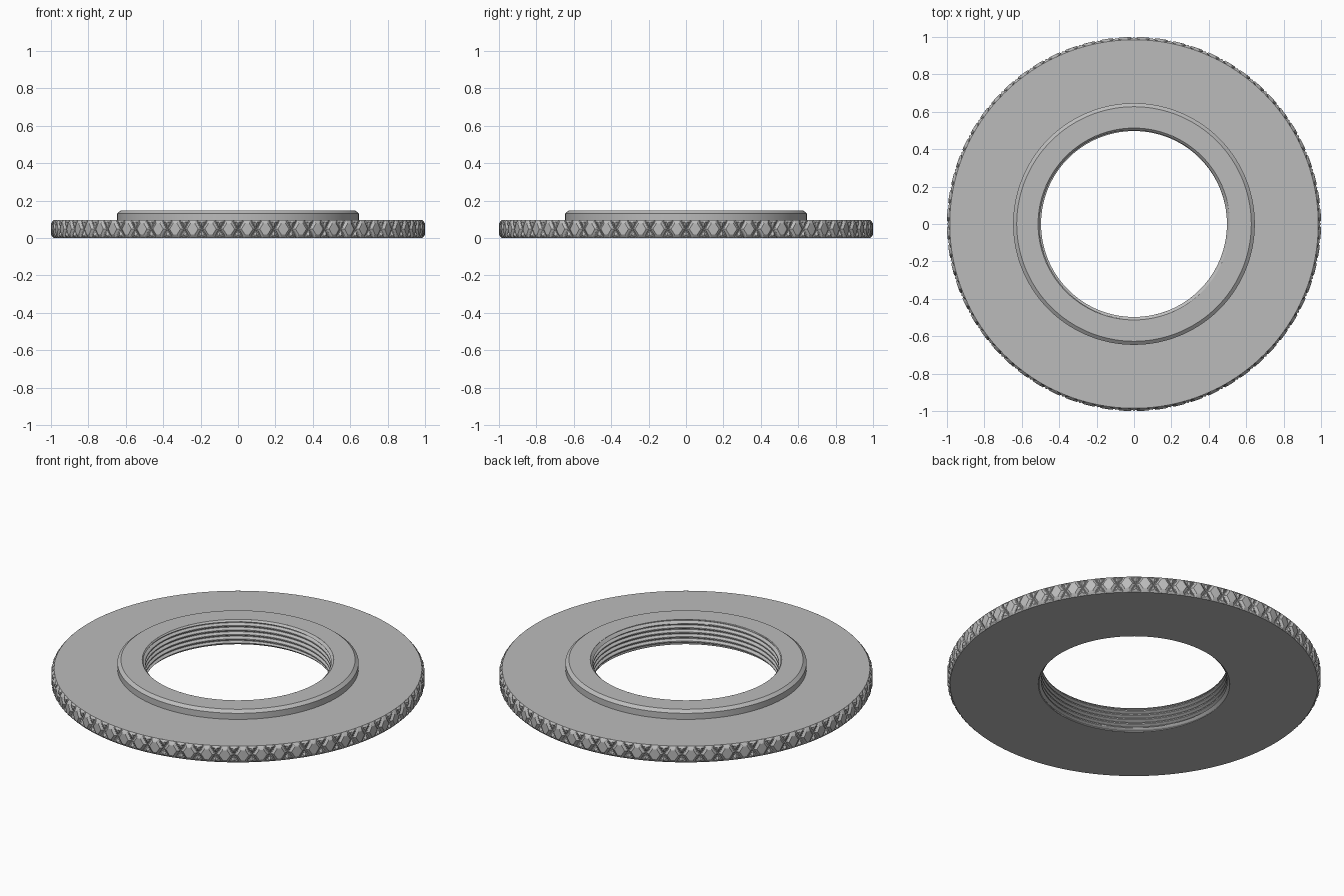
import bpy, bmesh, math

TAU = 2 * math.pi
DISC_TOP, BOSS_TOP = 0.096, 0.147      # heights of the disc and raised boss
RIM, CHAMFER = 1.0, 0.015              # knurled edge
CREST, ROOT, PITCH = 0.497, 0.513, 0.0267   # threaded bore

cube = bpy.data.objects.get("Cube")
if cube:
    bpy.data.objects.remove(cube, do_unlink=True)

steel = bpy.data.materials.new("grey steel")
steel.use_nodes = True
colour = (0.5, 0.5, 0.5, 1)
steel.diffuse_color = colour
steel.node_tree.nodes["Principled BSDF"].inputs["Base Color"].default_value = colour


def sweep(name, cols, rows, radius_height, crossed=False):
    """Wrap a grid round the z axis; radius_height(turn, row) gives (r, z)."""
    bm = bmesh.new()
    grid = []
    for i in range(cols + 1):
        turn = i / cols
        ca, sa = math.cos(TAU * turn), math.sin(TAU * turn)
        column = []
        for j in range(rows):
            r, z = radius_height(turn, j)
            column.append(bm.verts.new((r * ca, r * sa, z)))
        grid.append(column)
    for i in range(cols):
        for j in range(rows - 1):
            a, b = grid[i][j], grid[i + 1][j]
            c, d = grid[i + 1][j + 1], grid[i][j + 1]
            if not crossed:
                bm.faces.new((a, b, c, d))
            elif (i + j) % 2:
                bm.faces.new((a, b, d))
                bm.faces.new((b, c, d))
            else:
                bm.faces.new((a, b, c))
                bm.faces.new((a, c, d))
    bmesh.ops.remove_doubles(bm, verts=bm.verts[:], dist=1e-5)
    mesh = bpy.data.meshes.new(name)
    bm.to_mesh(mesh)
    bm.free()
    mesh.materials.append(steel)
    obj = bpy.data.objects.new(name, mesh)
    bpy.context.collection.objects.link(obj)
    return obj


# Disc top with the chamfered boss, and the flat underside
top_profile = [(RIM - CHAMFER, DISC_TOP), (0.646, DISC_TOP), (0.646, 0.132),
               (0.627, BOSS_TOP), (ROOT, BOSS_TOP)]
base_profile = [(ROOT, 0), (RIM - CHAMFER, 0)]
parts = [
    sweep("disc_top_and_boss", 256, len(top_profile), lambda t, j: top_profile[j]),
    sweep("disc_underside", 256, len(base_profile), lambda t, j: base_profile[j]),
]

# Diamond knurl: two opposed sets of V grooves crossing at mid height
KNURLS, STEPS, HALF_ROWS, GROOVE = 64, 16, 5, 3 / 16


def knurl(turn, j):
    u = turn * KNURLS
    w = (j - HALF_ROWS) / STEPS
    z = DISC_TOP * j / (2 * HALF_ROWS)
    gap = min(abs(p - round(p)) for p in (u + w, u - w))
    r = RIM - CHAMFER * max(0, 1 - gap / GROOVE)
    edge = min(z, DISC_TOP - z)
    return min(r, RIM - CHAMFER + edge), z


parts.append(sweep("knurled_rim", KNURLS * STEPS, 2 * HALF_ROWS + 1, knurl, True))

# Helical thread in the bore, chamfered at both ends
FINE = 16
LAST = math.ceil(FINE * BOSS_TOP / PITCH)


def thread(turn, j):
    z = PITCH * ((LAST - j) / FINE + turn)
    z = min(max(z, 0), BOSS_TOP)
    phase = z / PITCH - turn
    wave = 2 * abs(phase - round(phase))
    cut = min(max((wave - 0.25) / 0.625, 0), 1)
    r = CREST + (ROOT - CREST) * cut
    return max(r, ROOT - min(z, BOSS_TOP - z)), z


parts.append(sweep("threaded_bore", 128, LAST + FINE + 1, thread))

# Smooth the round surfaces and keep the machined edges crisp
bpy.ops.object.select_all(action='DESELECT')
for part in parts:
    part.select_set(True)
bpy.context.view_layer.objects.active = parts[0]
bpy.ops.object.shade_smooth_by_angle(angle=math.radians(22))
